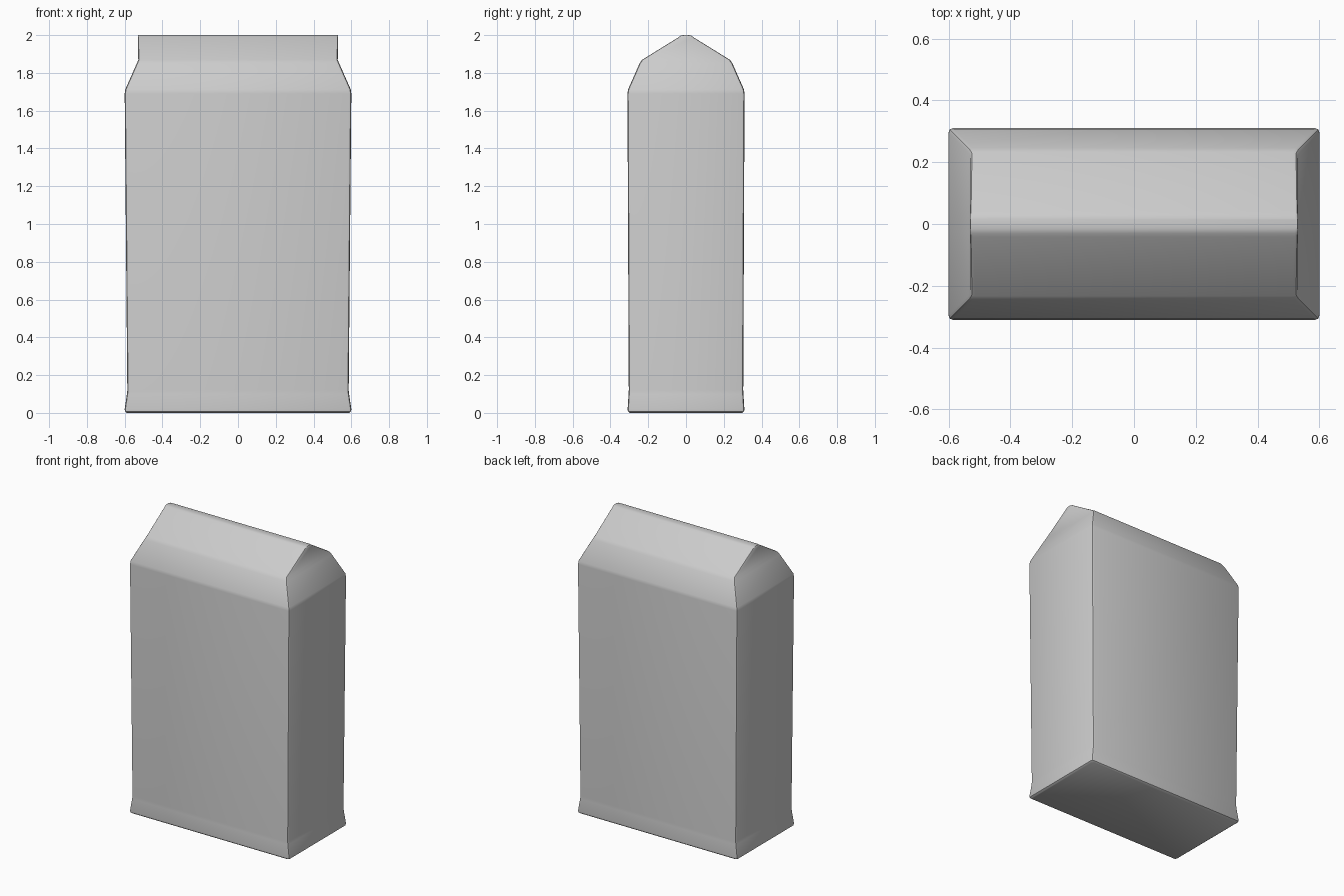
import bpy, bmesh, math

if "Cube" in bpy.data.objects:
    bpy.data.objects.remove(bpy.data.objects["Cube"])

# Carton outline from base to ridge: half width x, half depth y, height z, corner radius
LEVELS = [
    (0.588, 0.298, 0.000, 0.010),
    (0.599, 0.308, 0.008, 0.014),
    (0.600, 0.309, 0.020, 0.014),
    (0.588, 0.304, 0.100, 0.014),
    (0.586, 0.303, 0.120, 0.014),
    (0.600, 0.310, 1.690, 0.014),
    (0.597, 0.307, 1.712, 0.014),
    (0.536, 0.246, 1.850, 0.014),
    (0.528, 0.233, 1.869, 0.014),
    (0.530, 0.042, 1.987, 0.010),
    (0.530, 0.030, 1.996, 0.009),
    (0.529, 0.016, 2.000, 0.008),
]


def ring(bm, hx, hy, z, r, steps=3):
    """Rounded rectangle of vertices at height z."""
    verts = []
    for k, (sx, sy) in enumerate([(1, 1), (-1, 1), (-1, -1), (1, -1)]):
        for i in range(steps):
            a = math.pi / 2 * (k + i / (steps - 1))
            verts.append(bm.verts.new((sx * (hx - r) + r * math.cos(a),
                                       sy * (hy - r) + r * math.sin(a), z)))
    return verts


# Carton body, shoulders and gable roof lofted as one skin
bm = bmesh.new()
rings = [ring(bm, *level) for level in LEVELS]
for low, high in zip(rings, rings[1:]):
    n = len(low)
    for i in range(n):
        j = (i + 1) % n
        bm.faces.new((low[i], low[j], high[j], high[i]))
bm.faces.new(rings[0][::-1])
bm.faces.new(rings[-1])
bmesh.ops.recalc_face_normals(bm, faces=bm.faces)

mesh = bpy.data.meshes.new("carton")
bm.to_mesh(mesh)
bm.free()
carton = bpy.data.objects.new("carton", mesh)
bpy.context.collection.objects.link(carton)

# Soft shading on the folds, crisp corners
bpy.context.view_layer.objects.active = carton
carton.select_set(True)
bpy.ops.object.shade_smooth_by_angle(angle=math.radians(35))
